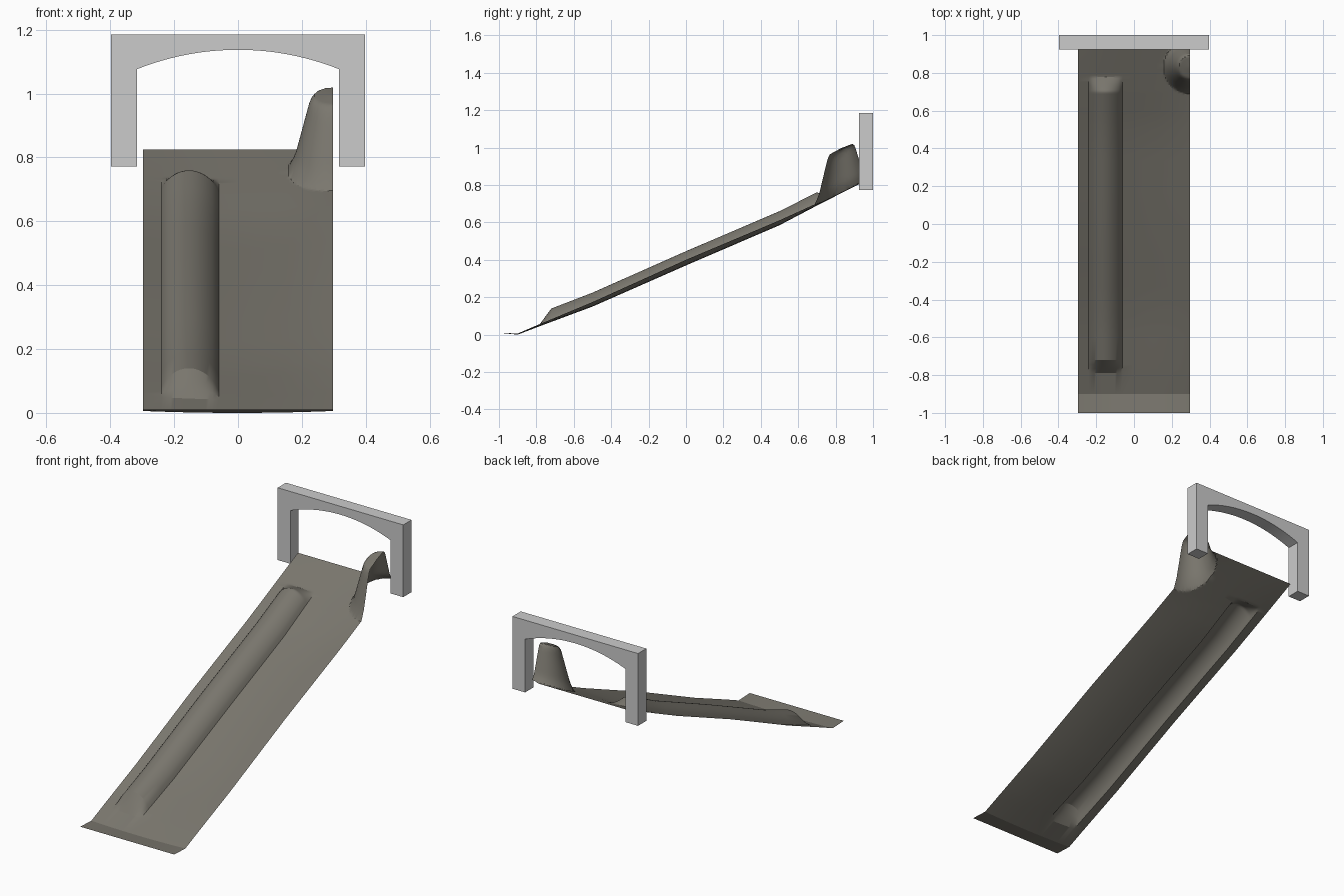
import bpy, bmesh, math

old = bpy.data.objects.get("Cube")
if old:
    bpy.data.objects.remove(old, do_unlink=True)


def material(name, colour):
    mat = bpy.data.materials.new(name)
    mat.use_nodes = True
    mat.diffuse_color = (*colour, 1)
    mat.node_tree.nodes["Principled BSDF"].inputs["Base Color"].default_value = (*colour, 1)
    return mat


def add_object(name, bm, mat):
    mesh = bpy.data.meshes.new(name)
    bm.to_mesh(mesh)
    bm.free()
    obj = bpy.data.objects.new(name, mesh)
    bpy.context.collection.objects.link(obj)
    mesh.materials.append(mat)
    bpy.ops.object.select_all(action='DESELECT')
    obj.select_set(True)
    bpy.context.view_layer.objects.active = obj
    bpy.ops.object.shade_smooth_by_angle(angle=math.radians(25))
    return obj


def interpolate(points, t):
    for (a, fa), (b, fb) in zip(points, points[1:]):
        if t <= b:
            return fa + (fb - fa) * (t - a) / (b - a)
    return points[-1][1]


def steps(a, b, n):
    return [a + (b - a) * i / n for i in range(n)]


stone = material("warm dark grey", (0.195, 0.184, 0.156))
light = material("light grey", (0.6, 0.6, 0.6))

HALF = 0.297
CENTRE = [(-1, 0.01), (-0.9, 0.0), (-0.79, 0.042), (-0.5, 0.15), (0, 0.37),
          (0.5, 0.585), (0.7, 0.69), (0.965, 0.825)]
SAG = [(-1, 0), (-0.9, 0.006), (-0.5, 0.024), (0, 0.03), (0.5, 0.026), (0.7, 0.012), (0.965, 0)]
RIDGE_ENDS = [(-1, 0), (-0.79, 0), (-0.72, 1), (0.7, 1), (0.78, 0), (1, 0)]
HORN = [(0, 0.235), (0.06, 0.23), (0.072, 0.215), (0.118, 0.045), (0.14, 0), (9, 0)]


def height(x, y):
    # Sloping bed, slightly dished across its width
    z = interpolate(CENTRE, y) + interpolate(SAG, y) * (x / HALF) ** 2
    # Long rounded ridge
    u = (x + 0.15) / 0.09
    if abs(u) < 1:
        z += 0.068 * (1 - u * u) ** 0.75 * interpolate(RIDGE_ENDS, y)
    # Half horn raised from the left edge
    return z + interpolate(HORN, math.hypot(x - HALF, y - 0.83))


# Ramp sheet
xs = [-HALF] + steps(-0.24, -0.06, 18) + [-0.06, 0, 0.06, 0.12] + steps(0.15, HALF, 18) + [HALF]
ys = ([-1, -0.9] + steps(-0.79, -0.72, 3) + [-0.72, -0.6] + steps(-0.5, 0.5, 6)
      + [0.5, 0.6] + steps(0.68, 0.965, 35) + [0.965])
bm = bmesh.new()
rows = [[bm.verts.new((x, y, height(x, y))) for x in xs] for y in ys]
for low, high in zip(rows, rows[1:]):
    for i in range(len(xs) - 1):
        bm.faces.new((low[i], low[i + 1], high[i + 1], high[i]))
add_object("ramp_sheet", bm, stone)

# Arched gateway: closed outline extruded through its depth
OUTER, INNER, BASE, TOP = 0.397, 0.317, 0.772, 1.185
SPRING, RISE = 1.076, 0.061
radius = (INNER ** 2 + RISE ** 2) / (2 * RISE)
sweep = math.asin(INNER / radius)
arch = [(radius * math.sin(a), SPRING + RISE - radius + radius * math.cos(a))
        for a in steps(sweep, -sweep, 24)] + [(-INNER, SPRING)]
outline = ([(-OUTER, BASE), (-OUTER, TOP), (OUTER, TOP), (OUTER, BASE), (INNER, BASE)]
           + arch + [(-INNER, BASE)])
bm = bmesh.new()
face = bm.faces.new([bm.verts.new((x, 0.925, z)) for x, z in outline])
grown = bmesh.ops.extrude_face_region(bm, geom=[face])["geom"]
bmesh.ops.translate(bm, verts=[v for v in grown if isinstance(v, bmesh.types.BMVert)],
                    vec=(0, 0.075, 0))
bmesh.ops.recalc_face_normals(bm, faces=bm.faces)
add_object("arched_gateway", bm, light)
